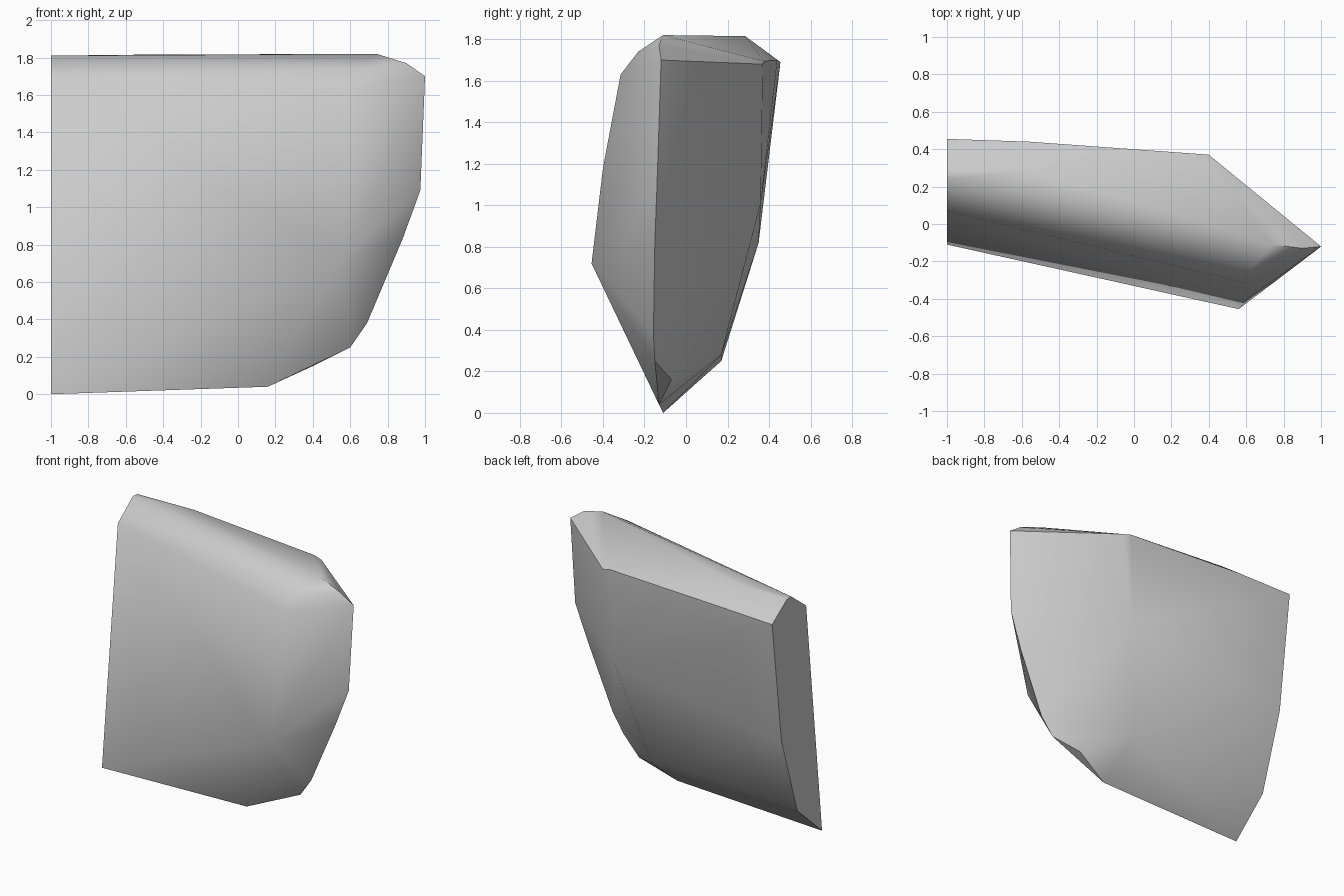
import bpy, bmesh, math

cube = bpy.data.objects.get("Cube")
if cube:
    bpy.data.objects.remove(cube, do_unlink=True)

# One stone grey
stone = bpy.data.materials.new("stone_grey")
stone.use_nodes = True
grey = (0.6, 0.6, 0.6, 1)
stone.diffuse_color = grey
stone.node_tree.nodes["Principled BSDF"].inputs["Base Color"].default_value = grey

# Flat broken end, as (y, z) in the plane x = -1
broken_end = [(-.11, 0), (.07, 1.68), (.24, 1.81), (.29, 1.805),
              (.455, 1.69), (.35, .82), (.17, .25)]
# Chipped rim of the far end, from the underside up to the crown
rim = [(.16, -.13, .04), (.42, -.07, .16), (.6, -.15, .25), (.69, -.157, .38),
       (.88, -.15, .83), (.975, -.14, 1.09), (1, -.12, 1.7),
       (.9, -.13, 1.77), (.74, -.11, 1.82)]
# Front ridge and rounded shoulder
front_ridge = [(.56, -.455, .72), (.605, -.4, 1.18), (.6, -.315, 1.63), (.63, -.23, 1.74)]
# Back corners
back_corners = [(.15, .17, .28), (.31, .36, 1.01), (.4, .37, 1.68), (.34, .375, 1.695),
                (-.56, .44, 1.7), (-.55, .285, 1.815)]

# Wrap the corners in a convex, faceted rock
bm = bmesh.new()
corners = [(-1, y, z) for y, z in broken_end] + rim + front_ridge + back_corners
for co in corners:
    bm.verts.new(co)
hull = bmesh.ops.convex_hull(bm, input=bm.verts[:])
loose = [v for v in bm.verts if not v.link_faces]
bmesh.ops.delete(bm, geom=loose, context='VERTS')
bmesh.ops.dissolve_limit(bm, angle_limit=math.radians(1), verts=bm.verts[:], edges=bm.edges[:])
bmesh.ops.recalc_face_normals(bm, faces=bm.faces[:])
mesh = bpy.data.meshes.new("rock_shard")
bm.to_mesh(mesh)
bm.free()
mesh.materials.append(stone)
rock = bpy.data.objects.new("rock_shard", mesh)
bpy.context.collection.objects.link(rock)

# Soft facets, crisp main ridges
bpy.context.view_layer.objects.active = rock
rock.select_set(True)
bpy.ops.object.shade_smooth_by_angle(angle=math.radians(40))
